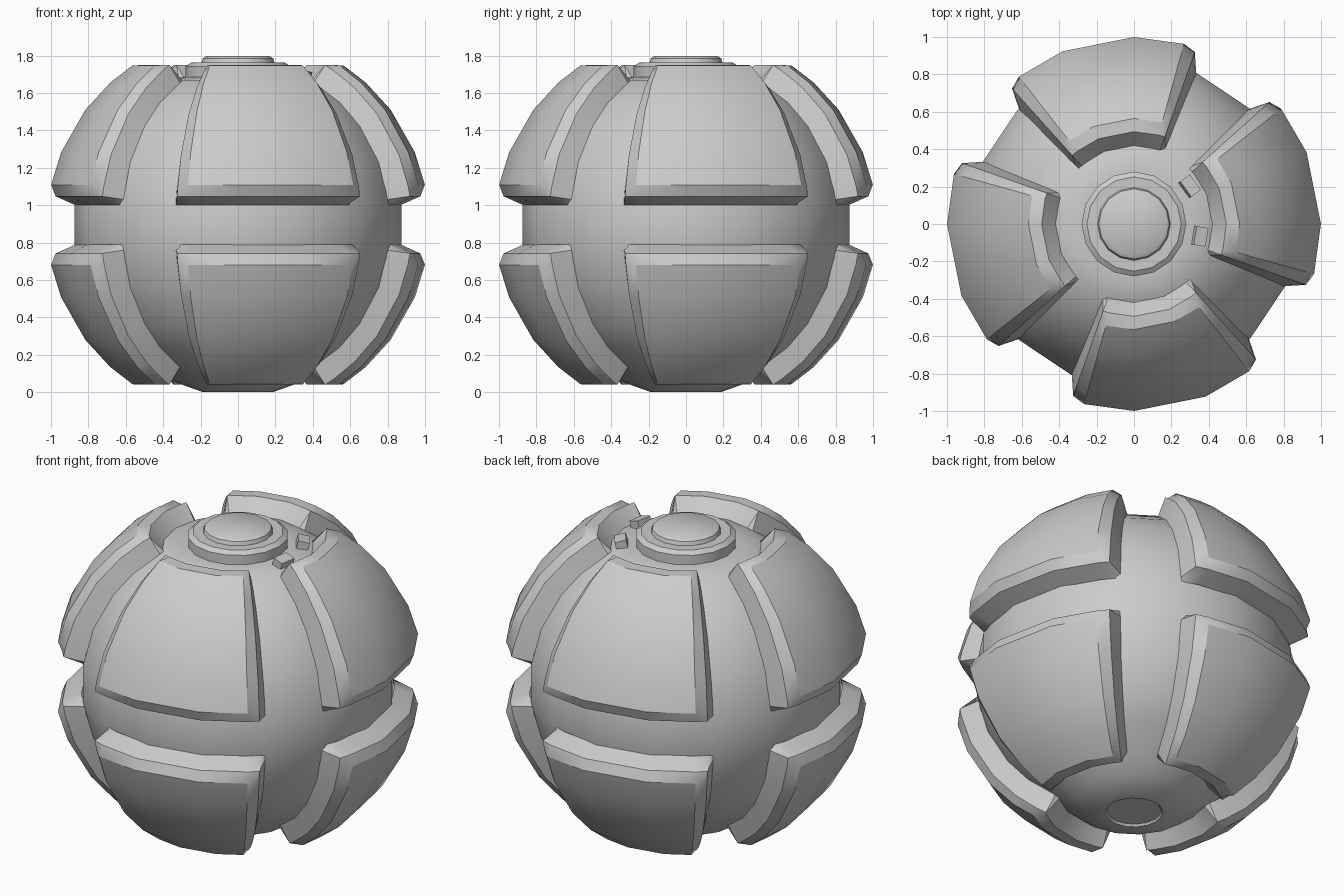
import bpy, bmesh
from math import sin, cos, radians, pi
from mathutils import Matrix

if "Cube" in bpy.data.objects:
    bpy.data.objects.remove(bpy.data.objects["Cube"])

MID = 0.895      # height of the equator
CORE_R = 0.88
SEGS = 16


def finish(name, bm, angle=35):
    me = bpy.data.meshes.new(name)
    bm.to_mesh(me)
    bm.free()
    ob = bpy.data.objects.new(name, me)
    bpy.context.collection.objects.link(ob)
    bpy.ops.object.select_all(action='DESELECT')
    ob.select_set(True)
    bpy.context.view_layer.objects.active = ob
    if angle:
        bpy.ops.object.shade_smooth_by_angle(angle=radians(angle))
    return ob


def lathe(name, profile):
    """Closed solid of revolution from (radius, z) points, bottom to top."""
    bm = bmesh.new()
    rings = [[bm.verts.new((r * cos(2 * pi * k / SEGS), r * sin(2 * pi * k / SEGS), z))
              for k in range(SEGS)] for r, z in profile]
    for a, b in zip(rings, rings[1:]):
        for k in range(SEGS):
            n = (k + 1) % SEGS
            bm.faces.new((a[k], a[n], b[n], b[k]))
    bm.faces.new(rings[0][::-1])
    bm.faces.new(rings[-1])
    return finish(name, bm)


def armour_plate(name, start, side):
    """Raised spherical patch with sloped walls and a bevelled rim."""
    cols = [-22.5, -19.5, -15.5, 0, 22.5, 38, 42, 45]
    rows = [6.9, 8.9, 12.1, 22.3, 37, 48, 56.5, 60, 61.6]
    depth_r = [CORE_R - 0.005, 0.987, 1.022]
    bm = bmesh.new()
    grid = []
    for i, lat in enumerate(rows):
        line = []
        for j, lon in enumerate(cols):
            d = min(i, j, len(rows) - 1 - i, len(cols) - 1 - j, 2)
            R, p, t = depth_r[d], radians(lat), radians(start + lon)
            line.append(bm.verts.new((R * cos(p) * cos(t), R * cos(p) * sin(t),
                                      MID + side * R * sin(p))))
        grid.append(line)
    for i in range(len(rows) - 1):
        for j in range(len(cols) - 1):
            q = (grid[i][j], grid[i][j + 1], grid[i + 1][j + 1], grid[i + 1][j])
            bm.faces.new(q if side > 0 else q[::-1])
    return finish(name, bm)


# Inner core with equator band and recessed foot disc
lats = [6.9, 22.3, 37, 48, 61.6]
upper = [(CORE_R * cos(radians(a)), CORE_R * sin(radians(a))) for a in lats]
profile = [(0.15, 0.012), (0.16, 0.0), (0.185, 0.0), (0.34, 0.055)]
profile += [(r, MID - h) for r, h in reversed(upper)]
profile += [(r, MID + h) for r, h in upper]
profile += [(0.29, 1.685)]
lathe("core", profile)

# Stepped cap on top
lathe("top_cap", [(0.28, 1.64), (0.28, 1.742), (0.252, 1.762), (0.195, 1.762),
                  (0.188, 1.785), (0.17, 1.797)])

# Four plates above and four below the band
for k in range(4):
    armour_plate(f"upper_plate_{k + 1}", 90 * k, 1)
    armour_plate(f"lower_plate_{k + 1}", 90 * k, -1)

# Two small lugs beside the cap
for k, (x, y, turn) in enumerate([(0.295, 0.2, 36), (0.35, -0.065, -9)]):
    bm = bmesh.new()
    bmesh.ops.create_cube(bm, size=1, matrix=Matrix.Translation((x, y, 1.685))
                          @ Matrix.Rotation(radians(turn), 4, 'Z')
                          @ Matrix.Rotation(radians(15), 4, 'Y')
                          @ Matrix.Diagonal((0.065, 0.1, 0.07, 1)))
    finish(f"lug_{k + 1}", bm, 0)
